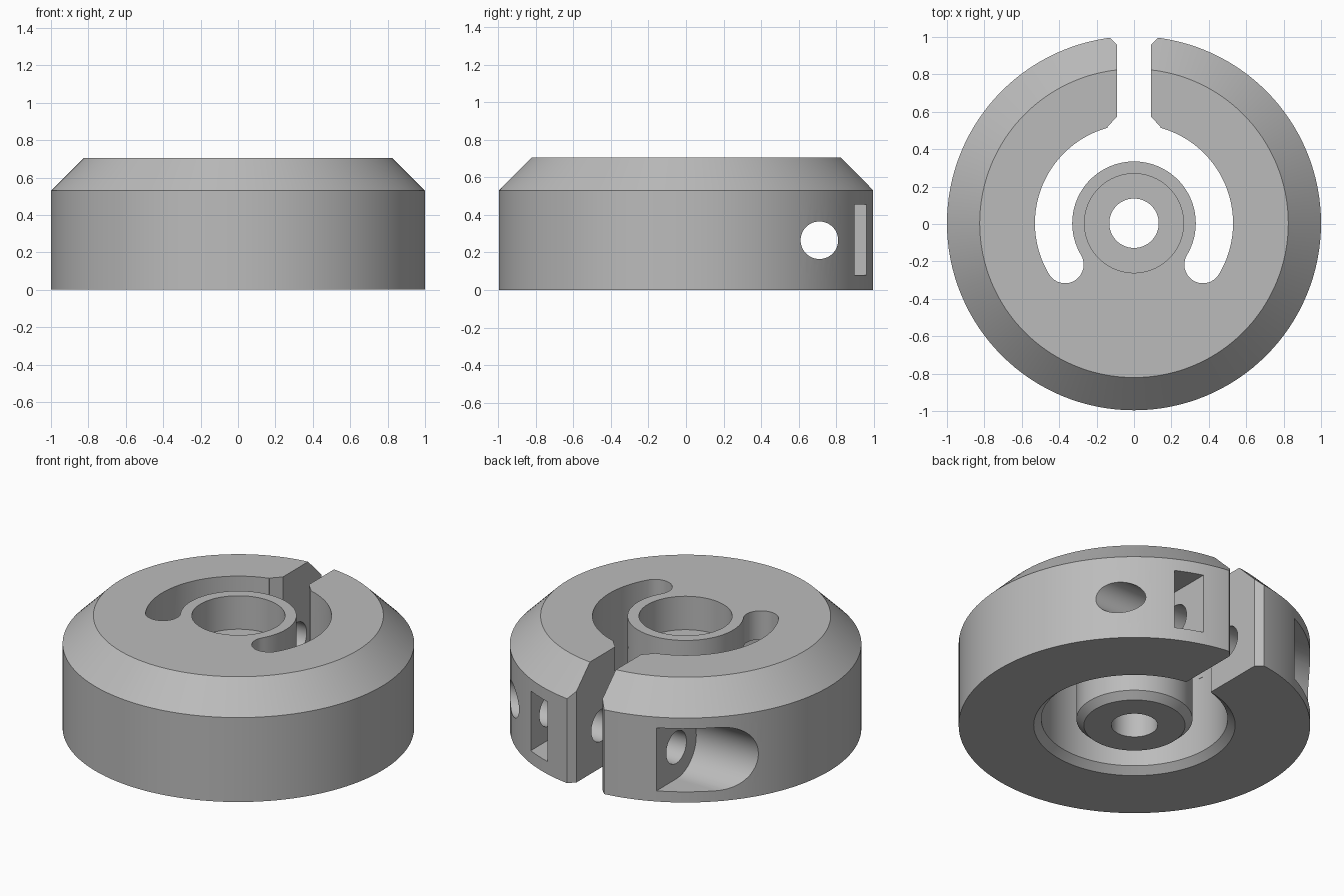
import bpy
import bmesh
from math import sin, cos, pi, radians

SEGMENTS = 128
STEP = 2 * pi / SEGMENTS

old = bpy.data.objects.get("Cube")
if old:
    bpy.data.objects.remove(old, do_unlink=True)

grey = bpy.data.materials.new("plain grey")
grey.use_nodes = True
colour = (0.5, 0.5, 0.5, 1)
grey.diffuse_color = colour
grey.node_tree.nodes["Principled BSDF"].inputs["Base Color"].default_value = colour


def make_object(name, bm):
    bmesh.ops.recalc_face_normals(bm, faces=bm.faces)
    mesh = bpy.data.meshes.new(name)
    bm.to_mesh(mesh)
    bm.free()
    mesh.materials.append(grey)
    obj = bpy.data.objects.new(name, mesh)
    bpy.context.collection.objects.link(obj)
    return obj


def lathe(name, profile):
    """Turn a closed (radius, height) profile around z."""
    bm = bmesh.new()
    rings = [[bm.verts.new((r * cos(i * STEP), r * sin(i * STEP), z)) for r, z in profile]
             for i in range(SEGMENTS)]
    n = len(profile)
    for i in range(SEGMENTS):
        a, b = rings[i], rings[(i + 1) % SEGMENTS]
        for j in range(n):
            k = (j + 1) % n
            bm.faces.new((a[j], b[j], b[k], a[k]))
    return make_object(name, bm)


def prism(name, outline, low, high, axis="z"):
    """Extrude an outline along z (outline in x, y) or along x (outline in y, z)."""
    bm = bmesh.new()

    def place(p, h):
        return (p[0], p[1], h) if axis == "z" else (h, p[0], p[1])

    bottom = [bm.verts.new(place(p, low)) for p in outline]
    top = [bm.verts.new(place(p, high)) for p in outline]
    bm.faces.new(bottom)
    bm.faces.new(top)
    n = len(outline)
    for i in range(n):
        j = (i + 1) % n
        bm.faces.new((bottom[i], bottom[j], top[j], top[i]))
    return make_object(name, bm)


def arc(cx, cy, r, start, end, count):
    return [(cx + r * cos(start + (end - start) * i / count),
             cy + r * sin(start + (end - start) * i / count)) for i in range(count + 1)]


# Turned body: bored hub, ring groove open below, chamfered outer rim
body = lathe("collar_body", [
    (0.132, 0.495), (0.132, 0), (0.288, 0), (0.33, 0.04), (0.33, 0.525),
    (0.53, 0.525), (0.53, 0.04), (0.573, 0), (1, 0), (1, 0.53),
    (0.825, 0.705), (0.265, 0.705), (0.265, 0.495)])

# Curved slot through the top of the groove, with round ends
inner, outer = 0.3303, 0.5297
mid, cap = (inner + outer) / 2, (outer - inner) / 2
a0, a1 = -11 * STEP, 75 * STEP
slot = arc(0, 0, outer, a0, a1, 86)
slot += arc(mid * cos(a1), mid * sin(a1), cap, a1, a1 + pi, 20)[1:-1]
slot += arc(0, 0, inner, a1, a0, 86)
slot += arc(mid * cos(a0), mid * sin(a0), cap, a0 - pi, a0, 20)[1:-1]
cutters = [prism("curved_slot_cutter", slot, 0.4, 0.9)]

# Clamping slit with bevelled corners
half = [(0.143, 0.45), (0.143, 0.515), (0.09, 0.57), (0.09, 0.953), (0.2, 1.063)]
slit = half + [(-x, y) for x, y in reversed(half)]
cutters.append(prism("slit_cutter", slit, -0.1, 0.9))

# Clamp screw bore, screw head pocket and nut slot
sy, sz = 0.706, 0.265
cutters.append(prism("screw_bore_cutter", arc(sy, sz, 0.1, 0, 2 * pi, 48)[:-1], -1.2, 1.2, "x"))
pocket = arc(sy, sz, 0.198, pi / 2, 3 * pi / 2, 32) + [(1.2, sz - 0.198), (1.2, sz + 0.198)]
cutters.append(prism("head_pocket_cutter", pocket, -1.2, -0.43, "x"))
nut = [(0.52, 0.08), (1.2, 0.08), (1.2, 0.455), (0.52, 0.455)]
cutters.append(prism("nut_slot_cutter", nut, 0.29, 0.45, "x"))

for cutter in cutters:
    cutter.hide_render = True
    cut = body.modifiers.new(cutter.name, "BOOLEAN")
    cut.operation = "DIFFERENCE"
    cut.solver = "EXACT"
    cut.object = cutter

# Bake the cuts and drop the cutters
bpy.context.view_layer.update()
result = bpy.data.meshes.new_from_object(body.evaluated_get(bpy.context.evaluated_depsgraph_get()))
body.modifiers.clear()
body.data = result
for cutter in cutters:
    bpy.data.objects.remove(cutter, do_unlink=True)

# Centre front to back, one material, smooth round walls with sharp edges
for v in result.vertices:
    v.co.y += 0.004
result.materials.clear()
result.materials.append(grey)
for p in result.polygons:
    p.material_index = 0
bpy.ops.object.select_all(action="DESELECT")
body.select_set(True)
bpy.context.view_layer.objects.active = body
bpy.ops.object.shade_smooth_by_angle(angle=radians(30))
